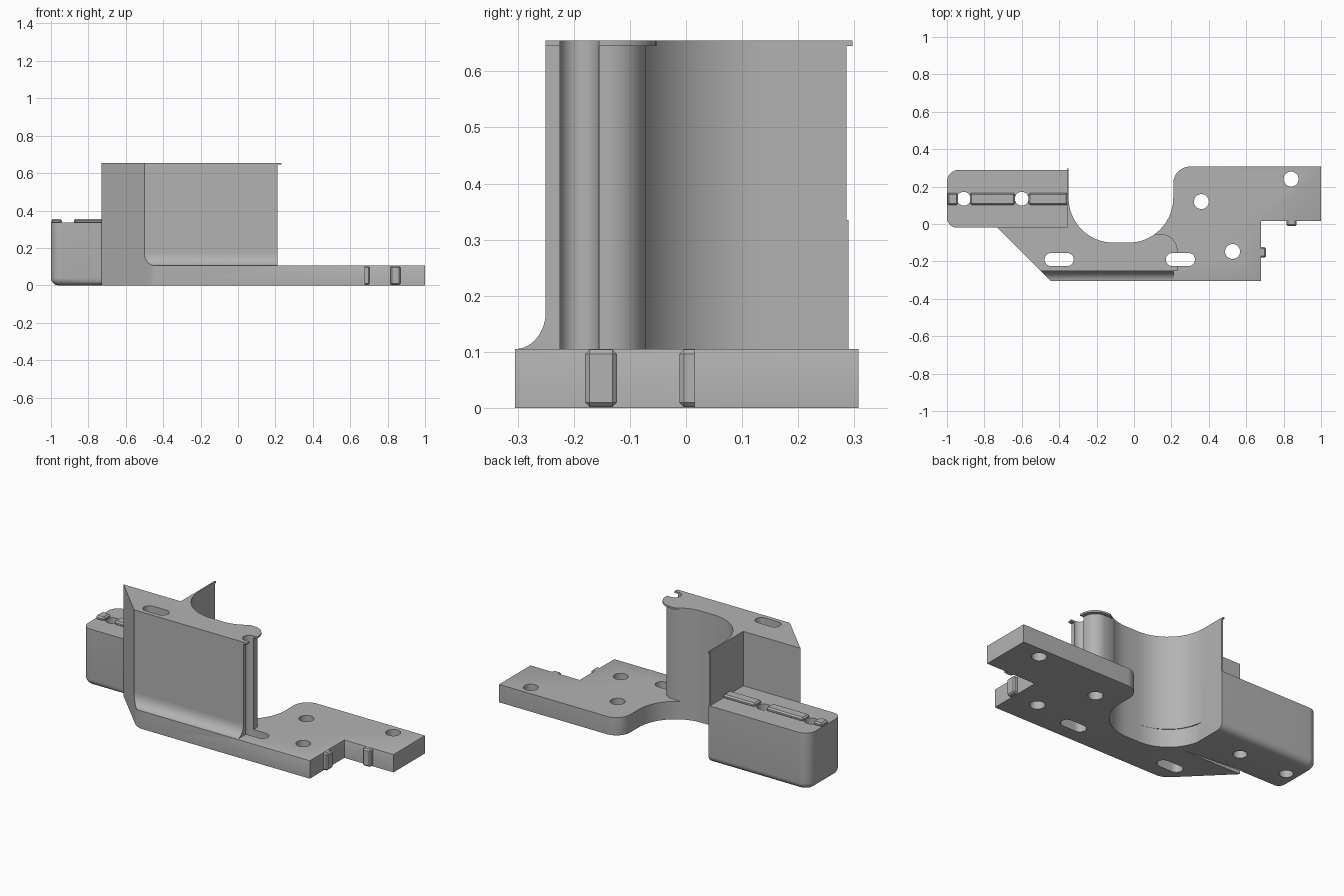
import bpy
import bmesh
from math import pi, tan, cos, sin, radians
from mathutils import Vector

cube = bpy.data.objects.get("Cube")
if cube:
    bpy.data.objects.remove(cube)

grey = bpy.data.materials.new("plain grey")
grey.use_nodes = True
grey.diffuse_color = (0.45, 0.45, 0.45, 1)
grey.node_tree.nodes["Principled BSDF"].inputs["Base Color"].default_value = grey.diffuse_color


def rounded(corners, steps=14):
    """Turn (x, y, radius) corners into an outline with arcs at the corners."""
    out = []
    for i, (x, y, r) in enumerate(corners):
        p = Vector((x, y))
        if not r:
            out.append(p)
            continue
        a = (Vector(corners[i - 1][:2]) - p).normalized()
        b = (Vector(corners[(i + 1) % len(corners)][:2]) - p).normalized()
        half = a.angle(b) / 2
        centre = p + (a + b).normalized() * r / sin(half)
        start = p + a * r / tan(half) - centre
        end = p + b * r / tan(half) - centre
        sweep = pi - 2 * half
        for k in range(steps + 1):
            t = sweep * k / steps
            out.append(centre + (start * sin(sweep - t) + end * sin(t)) / sin(sweep))
    return out


def finish(name, bm):
    bmesh.ops.recalc_face_normals(bm, faces=bm.faces)
    mesh = bpy.data.meshes.new(name)
    bm.to_mesh(mesh)
    bm.free()
    mesh.materials.append(grey)
    obj = bpy.data.objects.new(name, mesh)
    bpy.context.collection.objects.link(obj)
    return obj


def prism(name, outline, z0, z1, bevels=()):
    """Extrude an outline; each bevel is (height, rule on edge midpoint, size, segments)."""
    bm = bmesh.new()
    face = bm.faces.new([bm.verts.new((p[0], p[1], z0)) for p in outline])
    top = bmesh.ops.extrude_face_region(bm, geom=[face])["geom"]
    for v in top:
        if isinstance(v, bmesh.types.BMVert):
            v.co.z = z1
    bmesh.ops.recalc_face_normals(bm, faces=bm.faces)
    for height, rule, size, segments in bevels:
        edges = []
        for e in bm.edges:
            mid = (e.verts[0].co + e.verts[1].co) / 2
            if all(abs(v.co.z - height) < 1e-4 for v in e.verts) and rule(mid):
                edges.append(e)
        bmesh.ops.bevel(bm, geom=edges, offset=size, segments=segments,
                        profile=0.5, affect='EDGES', clamp_overlap=True)
    return finish(name, bm)


def box(name, x0, x1, y0, y1, z0, z1, bevel=0.0):
    obj = prism(name, [(x0, y0), (x1, y0), (x1, y1), (x0, y1)], z0, z1)
    if bevel:
        mod = obj.modifiers.new("edge", 'BEVEL')
        mod.width, mod.segments = bevel, 1
    return obj


def circle(x, y, r, n=32):
    return [(x + r * cos(2 * pi * k / n), y + r * sin(2 * pi * k / n)) for k in range(n)]


def slot(x, y, half, r):
    return rounded([(x - half, y - r, r * 0.999), (x + half, y - r, r * 0.999),
                    (x + half, y + r, r * 0.999), (x - half, y + r, r * 0.999)], 8)


def cut(obj, cutters):
    bpy.context.view_layer.objects.active = obj
    for c in cutters:
        mod = obj.modifiers.new("cut", 'BOOLEAN')
        mod.object, mod.solver = c, 'EXACT'
        bpy.ops.object.modifier_apply(modifier=mod.name)


# Base plate with the curved bay in its back edge
BASE, TOP = 0.105, 0.655
base_plate = prism("base_plate", rounded([
    (-0.73, -0.02, 0), (-0.445, -0.305, 0.1), (0.215, -0.305, 0), (0.68, -0.305, 0),
    (0.68, 0.015, 0), (1, 0.015, 0), (1, 0.307, 0), (0.21, 0.307, 0.09),
    (0.21, -0.10, 0.24), (-0.35, -0.10, 0.24), (-0.355, 0.14, 0), (-0.355, -0.02, 0)]),
    0, BASE, [
        (0, lambda m: m.y < -0.3 or m.x > 0.99 or (m.y > 0.22 and m.x > 0.2), 0.04, 6),
        (BASE, lambda m: (m.x > 0.67 and m.y < 0.3) or (m.x > 0.22 and m.y < -0.3), 0.01, 2)])

# Raised side block
side_block = prism("side_block", rounded([
    (-1, -0.02, 0.055), (-0.73, -0.02, 0), (-0.35, -0.02, 0),
    (-0.35, 0.29, 0), (-1, 0.29, 0.065)]), 0, 0.335,
    [(0, lambda m: m.y > 0.2 and m.x < -0.36 or m.x < -0.73, 0.04, 6)])

# Tower body and its slightly overhanging cap
tower = prism("tower", rounded([
    (-0.73, -0.02, 0), (-0.5, -0.25, 0), (0.21, -0.25, 0), (0.21, -0.072, 0.07),
    (0.05, -0.072, 0), (0.05, 0.286, 0), (-0.358, 0.286, 0), (-0.358, -0.02, 0)]), BASE, 0.645)
tower_cap = prism("tower_cap", rounded([
    (-0.73, -0.02, 0), (-0.5, -0.25, 0), (0.232, -0.25, 0), (0.232, -0.053, 0.09),
    (0.05, -0.053, 0), (0.05, 0.297, 0), (-0.358, 0.297, 0), (-0.358, -0.02, 0)]), 0.645, TOP)

# Concave flare where the tower front meets the plate
bm = bmesh.new()
r = 0.055
arc = [(-0.25 - r + r * cos(radians(a)), BASE + r * 1.2 * (1 - sin(radians(a))))
       for a in range(0, 91, 10)]
profile = arc + [(-0.24, BASE), (-0.24, BASE + r * 1.2)]
face = bm.faces.new([bm.verts.new((-0.6, y, z)) for y, z in profile])
moved = bmesh.ops.extrude_face_region(bm, geom=[face])["geom"]
bmesh.ops.translate(bm, vec=(0.81, 0, 0), verts=[v for v in moved if isinstance(v, bmesh.types.BMVert)])
plane = bmesh.ops.bisect_plane(bm, geom=bm.verts[:] + bm.edges[:] + bm.faces[:],
                               plane_co=(-0.75, 0, 0), plane_no=(1, 1, 0), clear_inner=True)
bmesh.ops.holes_fill(bm, edges=[e for e in bm.edges if e.is_boundary])
front_flare = finish("front_flare", bm)

# Cut the bay, slots and screw holes
bay = prism("bay_cutter", rounded([(-0.35, -0.10, 0.24), (0.21, -0.10, 0.24),
                                   (0.21, 0.5, 0), (-0.35, 0.5, 0)]), -0.1, 1)
slots = [prism("slot_cutter", slot(x, -0.19, 0.078, 0.035), -0.1, 1) for x in (-0.4, 0.248)]
plate_holes = [prism("hole_cutter", circle(x, y, 0.04), -0.1, 1)
               for x, y in ((0.36, 0.12), (0.84, 0.24), (0.527, -0.147))]
block_holes = [prism("hole_cutter", circle(x, 0.135, 0.037), -0.1, 1) for x in (-0.91, -0.6)]
cut(base_plate, slots + plate_holes)
cut(side_block, block_holes)
cut(tower, [bay] + slots)
cut(tower_cap, [bay] + slots)
for c in [bay] + slots + plate_holes + block_holes:
    bpy.data.objects.remove(c)

# Rail pieces on the side block, broken at the holes
for i, (x0, x1) in enumerate(((-0.998, -0.942), (-0.877, -0.637), (-0.563, -0.355))):
    box("rail_%d" % (i + 1), x0, x1, 0.102, 0.166, 0.33, 0.355, 0.008)

# Small locating tabs in the plate notch
box("notch_tab_back", 0.815, 0.868, -0.012, 0.03, 0.002, 0.104, 0.008)
box("notch_tab_side", 0.66, 0.705, -0.18, -0.123, 0.002, 0.104, 0.008)

# Smooth the curved faces and keep the hard edges
bpy.ops.object.select_all(action='DESELECT')
for obj in (base_plate, side_block, tower, tower_cap, front_flare):
    obj.select_set(True)
bpy.context.view_layer.objects.active = base_plate
bpy.ops.object.shade_smooth_by_angle(angle=radians(30))
